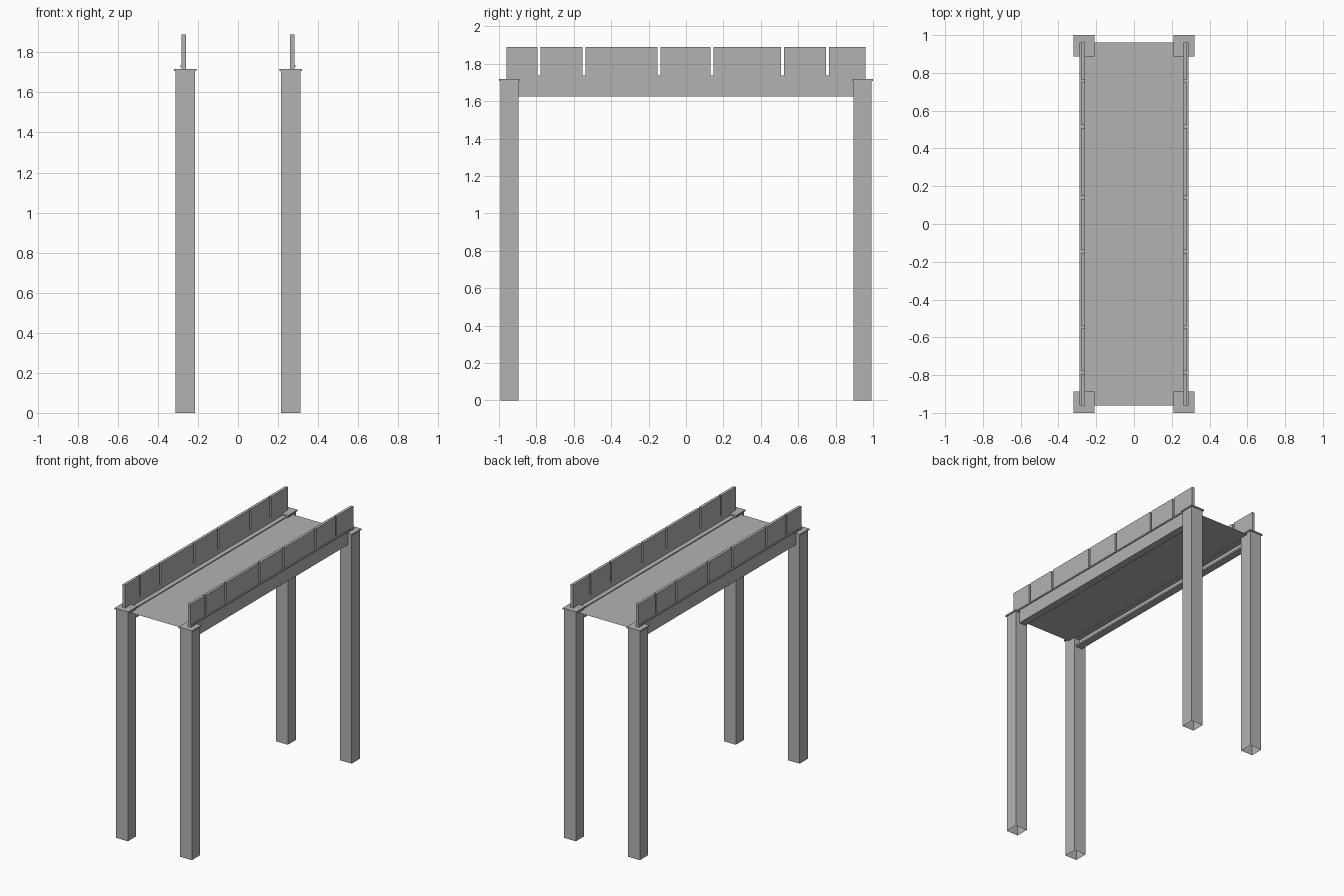
import bpy
import bmesh

cube = bpy.data.objects.get("Cube")
if cube:
    bpy.data.objects.remove(cube, do_unlink=True)

steel = bpy.data.materials.new("plain_grey")
steel.use_nodes = True
grey = (0.45, 0.45, 0.45, 1)
steel.diffuse_color = grey
steel.node_tree.nodes["Principled BSDF"].inputs["Base Color"].default_value = grey


def finish(name, bm):
    mesh = bpy.data.meshes.new(name)
    bm.to_mesh(mesh)
    bm.free()
    mesh.materials.append(steel)
    obj = bpy.data.objects.new(name, mesh)
    bpy.context.collection.objects.link(obj)
    return obj


def box(name, x, y, z, open_bottom=False):
    """Box from (low, high) pairs on each axis."""
    bm = bmesh.new()
    bmesh.ops.create_cube(bm, size=1)
    for v in bm.verts:
        for i, (low, high) in enumerate((x, y, z)):
            v.co[i] = high if v.co[i] > 0 else low
    if open_bottom:
        bm.faces.ensure_lookup_table()
        bottom = [f for f in bm.faces if f.normal.z < -0.5]
        bmesh.ops.delete(bm, geom=bottom, context="FACES_ONLY")
    return finish(name, bm)


def span(centre, half):
    return (centre - half, centre + half)


def mirrored(side, low, high):
    return tuple(sorted((side * low, side * high)))


END = 0.96
LEG_X, LEG_Y = 0.264, 0.944
GAPS = (-0.785, -0.545, -0.145, 0.14, 0.515, 0.756)

# Hollow legs with thin cap plates
for sx, side in ((-1, "right"), (1, "left")):
    for sy, end in ((-1, "front"), (1, "back")):
        cx, cy = sx * LEG_X, sy * LEG_Y
        box(f"{end}_{side}_leg", span(cx, 0.049), span(cy, 0.049), (0, 1.708), True)
        box(f"{end}_{side}_cap", span(cx, 0.056), span(cy, 0.056), (1.708, 1.718))

# Side girders: web, inner ledges and outer lip
for sx, side in ((-1, "right"), (1, "left")):
    along = (-END, END)
    box(f"{side}_girder_web", mirrored(sx, 0.26, 0.281), along, (1.626, 1.738))
    box(f"{side}_upper_ledge", mirrored(sx, 0.225, 0.26), along, (1.69, 1.702))
    box(f"{side}_lower_flange", mirrored(sx, 0.225, 0.26), along, (1.626, 1.638))
    box(f"{side}_outer_lip", mirrored(sx, 0.281, 0.288), along, (1.726, 1.736))

    # Parapet panels separated by narrow slots
    starts = [-END] + [g + 0.008 for g in GAPS]
    stops = [g - 0.008 for g in GAPS] + [END]
    for i, (a, b) in enumerate(zip(starts, stops), 1):
        box(f"{side}_parapet_panel_{i}", mirrored(sx, 0.26, 0.281), (a, b), (1.738, 1.89))

# Thin sheet deck
bm = bmesh.new()
corners = [bm.verts.new((x * 0.226, y * END, 1.695))
           for x, y in ((-1, -1), (1, -1), (1, 1), (-1, 1))]
bm.faces.new(corners)
finish("deck", bm)
